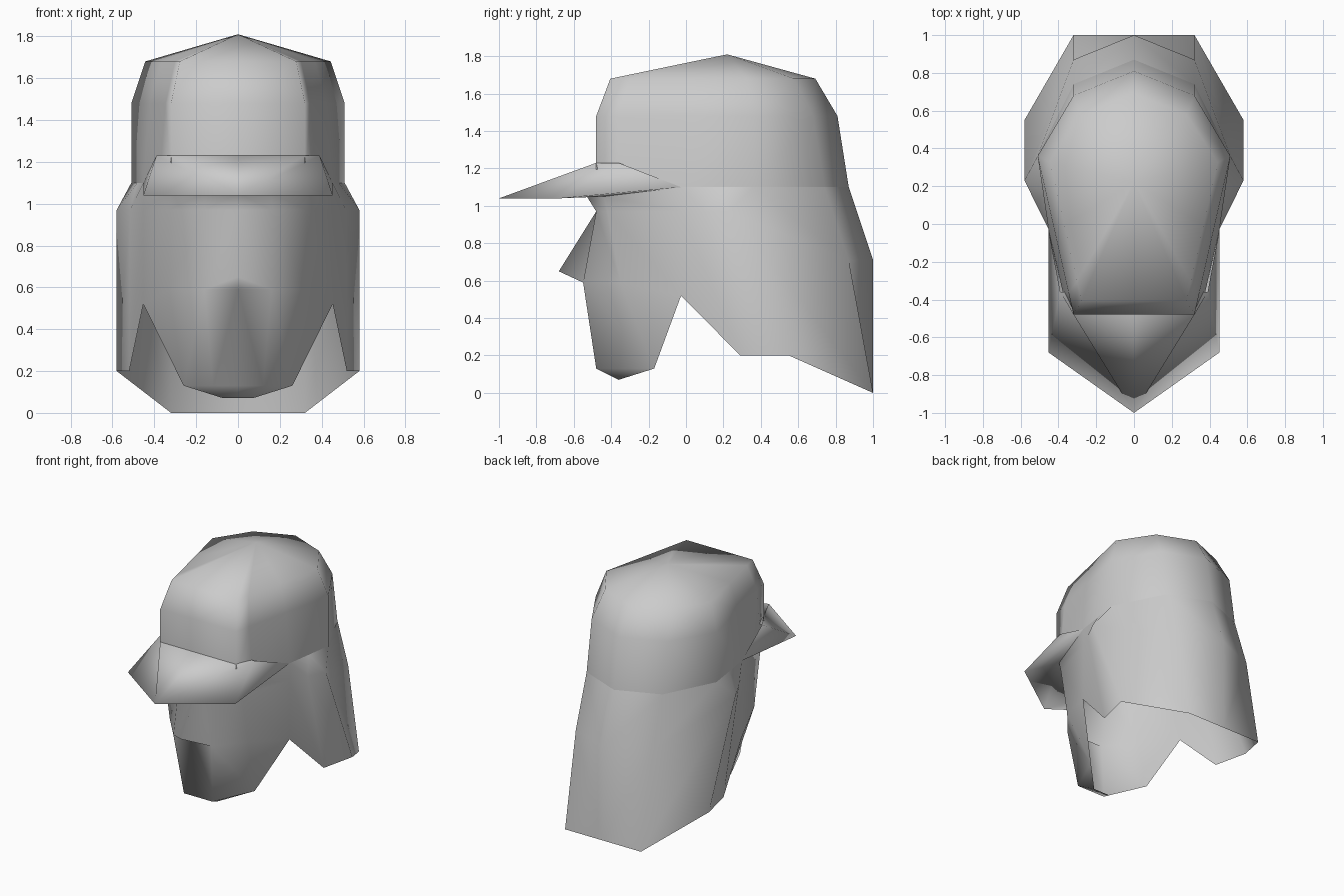
import bpy, bmesh
from mathutils import Vector

cube = bpy.data.objects.get("Cube")
if cube:
    bpy.data.objects.remove(cube, do_unlink=True)

grey = bpy.data.materials.new("light grey")
grey.use_nodes = True
colour = (0.6, 0.6, 0.6, 1)
grey.diffuse_color = colour
grey.node_tree.nodes["Principled BSDF"].inputs["Base Color"].default_value = colour


def loft(name, *patches):
    """Skin patches of half-model rows, mirror them across x and face them outwards."""
    bm = bmesh.new()
    for side in (1, -1):
        for rows in patches:
            grid = [[bm.verts.new((side * x, y, z)) for x, y, z in row] for row in rows]
            for low, high in zip(grid, grid[1:]):
                for a, b, c, d in zip(low, low[1:], high[1:], high):
                    bm.faces.new((a, b, c, d))
    bmesh.ops.remove_doubles(bm, verts=bm.verts, dist=0.001)
    bmesh.ops.recalc_face_normals(bm, faces=bm.faces)
    # Open shells need their outside chosen from the middle of the part
    middle = sum((v.co for v in bm.verts), Vector()) / len(bm.verts)
    outward = sum(f.calc_area() * f.normal.dot(f.calc_center_median() - middle)
                  for f in bm.faces)
    if outward < 0:
        bmesh.ops.reverse_faces(bm, faces=bm.faces)
    for face in bm.faces:
        face.smooth = True
    mesh = bpy.data.meshes.new(name)
    bm.to_mesh(mesh)
    bm.free()
    mesh.materials.append(grey)
    part = bpy.data.objects.new(name, mesh)
    bpy.context.collection.objects.link(part)


def at_height(point, z):
    """The same plan position at another height."""
    return Vector((point[0], point[1], z))


def on_centre(point):
    """The same point moved to the mirror plane."""
    return Vector((0, point[1], point[2]))


def crown_ring(z, scale, lean, bulge):
    """Crown outline at one height: back half leaning, temples bulging."""
    front = Vector((0.32, -0.48, z))
    side = Vector((0.51, 0.36, z))
    back = Vector((0.32, 0.7 + lean, z))
    rear = Vector((0, 0.83 + lean, z))
    swell = Vector((bulge, 0, 0))
    brow_side = front.lerp(side, 0.14) + swell
    temple = front.lerp(side, 0.54) + swell
    pivot = Vector((0, 0.1, z))
    return [pivot.lerp(point, scale)
            for point in (on_centre(front), front, brow_side, temple, side, back, rear)]


# Domed crown
rim = crown_ring(1.1, 1, 0.04, 0.03)
shoulder = crown_ring(1.48, 1, -0.02, 0)
crest = crown_ring(1.68, 0.87, -0.05, 0)
apex = Vector((0, 0.22, 1.81))
loft("crown", [rim, shoulder, crest, [apex] * len(crest)])

# Flared neck curtain, open below
hinge, rim_side, rim_back, rim_rear = rim[3:]
flare_side = Vector((0.58, 0.23, 0.97))
flare_front = at_height(hinge, flare_side.z)
nape = Vector((rim_back.x, 0.87, 0.71))
nape_rear = Vector((0, 1, nape.z))
notch = at_height(hinge, 0.52)
hem_front = Vector((0.52, 0.29, 0.2))
hem_back = Vector((flare_side.x, 0.55, hem_front.z))
tail = Vector((nape.x, 1, 0))
curtain = [
    [hinge, hinge.lerp(rim_side, 0.5), rim_side, rim_back, rim_rear],
    [flare_front, flare_front.lerp(flare_side, 0.5), flare_side, nape, nape_rear],
    [notch, hem_front, hem_back, tail, on_centre(tail)],
]


def face_row(z, front, cheek, side):
    """One level of the face, from its middle round to the hinge line."""
    inner = Vector((0.16, front, z))
    outer = Vector((0.33, cheek, z))
    return [on_centre(inner), inner, outer, at_height(hinge, side)]


# Face with pointed nose, from under the brim to the chin
brow = face_row(1.05, -0.53, -0.44, hinge.z)
eyes = face_row(flare_side.z, -0.48, -0.42, flare_side.z)
mouth = face_row(0.59, -0.55, -0.35, notch.z)
nose_tip = Vector((0, -0.68, 0.65))
chin = Vector((0.12, -0.48, 0.13))
jaw = Vector((0.26, -0.17, chin.z))
under_chin = Vector((0.07, -0.36, 0.07))
face = [
    brow,
    eyes,
    [nose_tip, *mouth[1:]],
    mouth,
    [on_centre(chin), chin, jaw, jaw],
    [on_centre(under_chin), under_chin, jaw, jaw],
]
loft("face_and_neck_curtain", face, curtain)

# Peaked brim, folded over its edge into the underside
brim_front = at_height(rim[1], 1.23)
brim_side = Vector((0.39, -0.36, brim_front.z))
tip = Vector((0, -1, 1.04))
corner = Vector((hinge.x, nose_tip.y, tip.z))
brow_centre, brow_inner, brow_outer, brow_end = brow
loft("brim", [
    [on_centre(brim_side), brim_side, brim_side, brim_side, hinge],
    [on_centre(brim_front), brim_front, brim_side, brim_side, hinge],
    [tip, tip, tip, corner, hinge],
    [brow_centre, brow_inner, brow_outer, brow_outer, brow_end],
])
